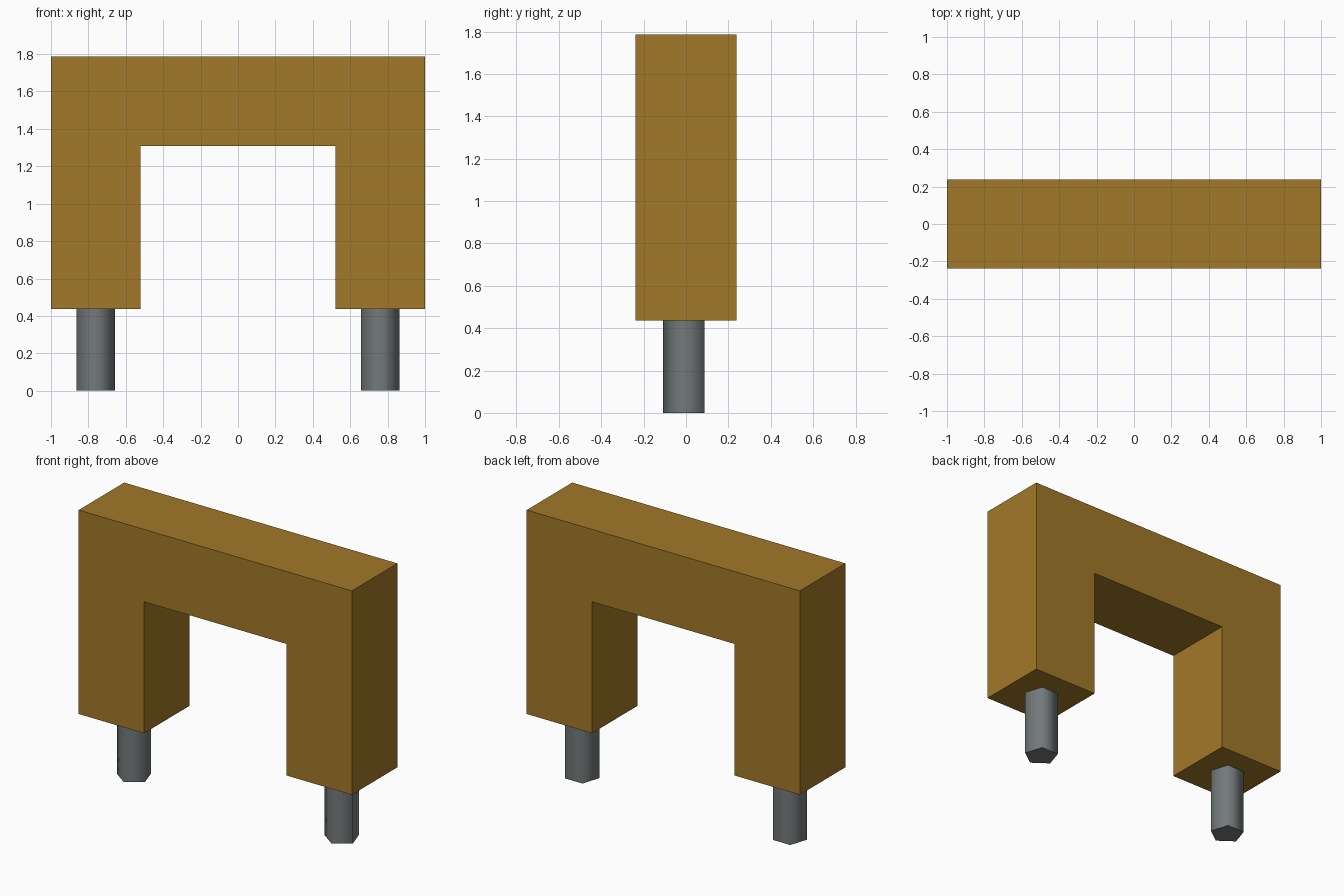
import bpy, bmesh, math

if "Cube" in bpy.data.objects:
    bpy.data.objects.remove(bpy.data.objects["Cube"])

LEG_X, BOTTOM, TOP, INNER_X, INNER_Z, HALF_D = 0.761, 0.437, 1.787, 0.522, 1.308, 0.238


def material(name, color):
    m = bpy.data.materials.new(name)
    m.diffuse_color = (*color, 1)
    m.use_nodes = True
    m.node_tree.nodes["Principled BSDF"].inputs["Base Color"].default_value = m.diffuse_color
    return m


def prism(name, outline, place, offset, mat):
    """Extrude a closed 2D outline by an offset vector."""
    bm = bmesh.new()
    face = bm.faces.new([bm.verts.new(place(a, b)) for a, b in outline])
    ext = bmesh.ops.extrude_face_region(bm, geom=[face])
    moved = [e for e in ext["geom"] if isinstance(e, bmesh.types.BMVert)]
    bmesh.ops.translate(bm, verts=moved, vec=offset)
    # keep the base cap closed
    if not face.is_valid:
        bmesh.ops.holes_fill(bm, edges=bm.edges[:])
    bmesh.ops.recalc_face_normals(bm, faces=bm.faces[:])
    mesh = bpy.data.meshes.new(name)
    bm.to_mesh(mesh)
    bm.free()
    mesh.materials.append(mat)
    obj = bpy.data.objects.new(name, mesh)
    bpy.context.collection.objects.link(obj)
    return obj


gold = material("gold", (0.36, 0.19, 0.022))
steel = material("steel", (0.17, 0.19, 0.195))

# Arch-shaped body
arch = [(-1, BOTTOM), (-INNER_X, BOTTOM), (-INNER_X, INNER_Z), (INNER_X, INNER_Z),
        (INNER_X, BOTTOM), (1, BOTTOM), (1, TOP), (-1, TOP)]
prism("arch_body", arch, lambda x, z: (x, -HALF_D, z), (0, 2 * HALF_D, 0), gold)

# Five-sided pins under each leg, one corner to the front
R = 0.108
angles = [math.radians(-90 + 72 * i) for i in range(5)]
for side, sx in (("left", -1), ("right", 1)):
    outline = [(sx * LEG_X + R * math.cos(a), R * math.sin(a)) for a in angles]
    pin = prism(side + "_pin", outline, lambda x, y: (x, y, 0), (0, 0, BOTTOM + 0.01), steel)
    bpy.ops.object.select_all(action="DESELECT")
    pin.select_set(True)
    bpy.context.view_layer.objects.active = pin
    bpy.ops.object.shade_smooth_by_angle(angle=math.radians(80))
